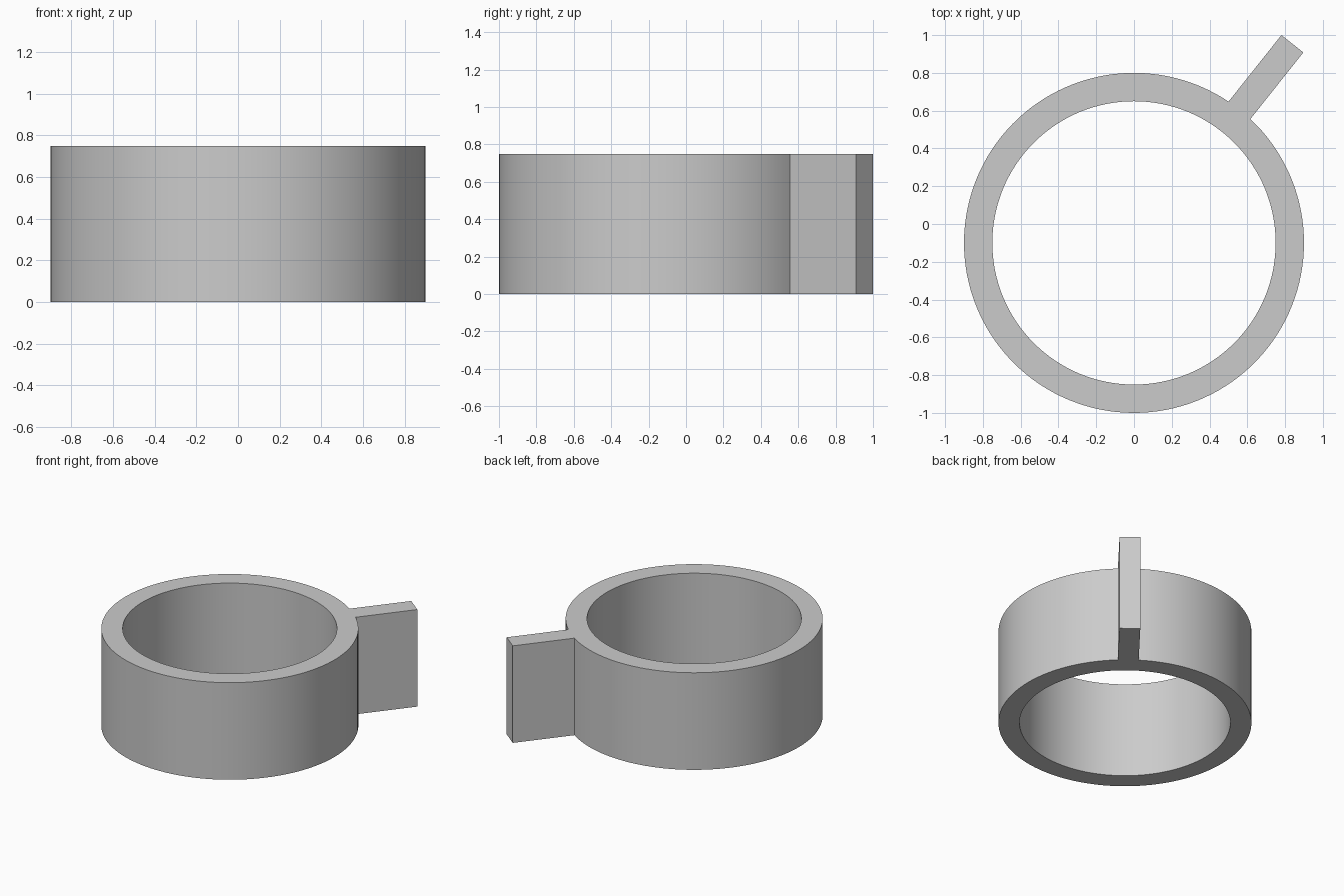
import bpy, bmesh, math
from mathutils import Vector

if "Cube" in bpy.data.objects:
    bpy.data.objects.remove(bpy.data.objects["Cube"])

CENTRE = Vector((0, -0.1, 0))
OUTER, INNER, HEIGHT = 0.9, 0.75, 0.75
TAB_ANGLE, TAB_REACH, TAB_HALF = math.radians(51.5), 1.347, 0.074
SEGMENTS = 128


def polar(radius, angle):
    return CENTRE + Vector((radius * math.cos(angle), radius * math.sin(angle), 0))


def add_loop(bm, points):
    verts = [bm.verts.new(p) for p in points]
    return [bm.edges.new((v, verts[(i + 1) % len(verts)])) for i, v in enumerate(verts)]


# Outer outline: long arc from one side of the tab round to the other, then the tab end
half = math.asin(TAB_HALF / OUTER)
sweep = 2 * math.pi - 2 * half
outline = [polar(OUTER, TAB_ANGLE + half + sweep * i / SEGMENTS) for i in range(SEGMENTS + 1)]
side = Vector((-math.sin(TAB_ANGLE), math.cos(TAB_ANGLE), 0)) * TAB_HALF
tip = polar(TAB_REACH, TAB_ANGLE)
outline += [tip - side, tip + side]

# Round bore
bore = [polar(INNER, 2 * math.pi * i / SEGMENTS) for i in range(SEGMENTS)]

# Fill the flat profile between the outlines and extrude it upwards
bm = bmesh.new()
edges = add_loop(bm, outline) + add_loop(bm, bore)
bmesh.ops.triangle_fill(bm, edges=edges, use_beauty=True, normal=(0, 0, 1))
result = bmesh.ops.extrude_face_region(bm, geom=bm.faces[:], use_keep_orig=True)
top = [g for g in result["geom"] if isinstance(g, bmesh.types.BMVert)]
bmesh.ops.translate(bm, verts=top, vec=(0, 0, HEIGHT))
bmesh.ops.recalc_face_normals(bm, faces=bm.faces[:])

mesh = bpy.data.meshes.new("ring_with_tab")
bm.to_mesh(mesh)
bm.free()
ring = bpy.data.objects.new("ring_with_tab", mesh)
bpy.context.collection.objects.link(ring)

# Plain grey finish
grey = bpy.data.materials.new("grey")
grey.diffuse_color = (0.6, 0.6, 0.6, 1)
grey.use_nodes = True
grey.node_tree.nodes["Principled BSDF"].inputs["Base Color"].default_value = grey.diffuse_color
mesh.materials.append(grey)

bpy.context.view_layer.objects.active = ring
ring.select_set(True)
bpy.ops.object.shade_smooth_by_angle(angle=math.radians(30))
